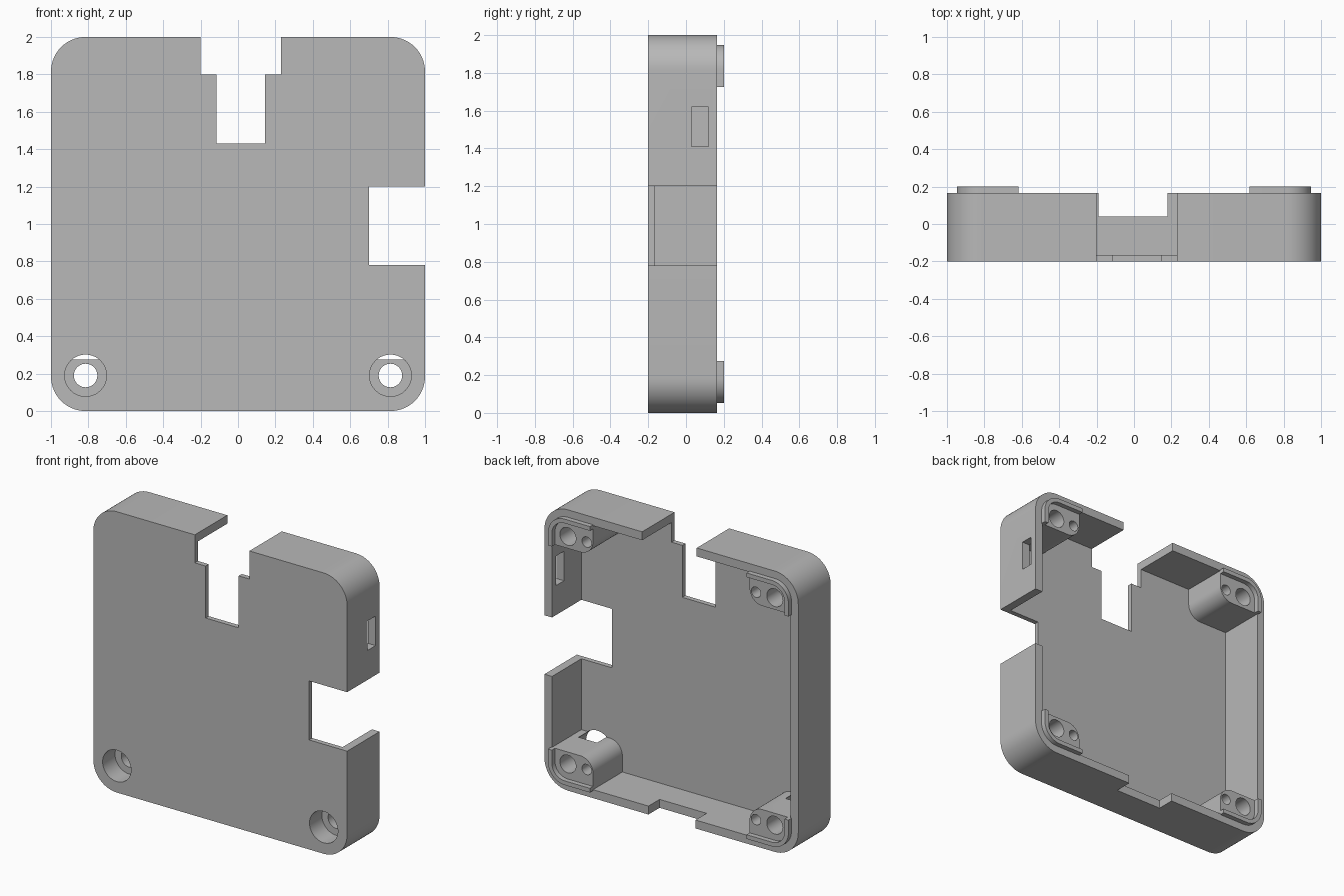
import bpy, bmesh
from math import sin, cos, radians, tau

if "Cube" in bpy.data.objects:
    bpy.data.objects.remove(bpy.data.objects["Cube"])

grey = bpy.data.materials.new("plain grey")
grey.use_nodes = True
COLOUR = (0.48, 0.48, 0.48, 1)
grey.diffuse_color = COLOUR
grey.node_tree.nodes["Principled BSDF"].inputs["Base Color"].default_value = COLOUR

FRONT, FLOOR, RIM, TOP = -0.2, -0.165, 0.165, 0.2
WALL_IN = 0.94            # inner wall face, measured from the centre
BOSS_X, BOSS_Z = 0.617, 0.725
CORNERS = [(1, 1), (-1, 1), (-1, -1), (1, -1)]


def prism(name, outline, y0, y1):
    """Extrude an (x, z) outline from y0 to y1."""
    bm = bmesh.new()
    face = bm.faces.new([bm.verts.new((x, y0, z)) for x, z in outline])
    side = bmesh.ops.extrude_face_region(bm, geom=[face])
    verts = [v for v in side["geom"] if isinstance(v, bmesh.types.BMVert)]
    bmesh.ops.translate(bm, verts=verts, vec=(0, y1 - y0, 0))
    bmesh.ops.recalc_face_normals(bm, faces=bm.faces)
    mesh = bpy.data.meshes.new(name)
    bm.to_mesh(mesh)
    bm.free()
    mesh.materials.append(grey)
    obj = bpy.data.objects.new(name, mesh)
    bpy.context.collection.objects.link(obj)
    return obj


def arc(cx, cz, r, a0, a1, steps=14):
    angles = [radians(a0 + (a1 - a0) * i / steps) for i in range(steps + 1)]
    return [(cx + r * cos(a), cz + r * sin(a)) for a in angles]


def four_corners(quarter):
    """Mirror a quarter outline into a closed loop around z = 1."""
    loop = []
    for sx, sz in CORNERS:
        pts = quarter if sx * sz > 0 else quarter[::-1]
        loop += [(sx * x, 1 + sz * z) for x, z in pts]
    return loop


def rect(x0, x1, z0, z1):
    return [(x0, z0), (x1, z0), (x1, z1), (x0, z1)]


def circle(x, z, r, n=40):
    return [(x + r * cos(tau * i / n), z + r * sin(tau * i / n)) for i in range(n)]


def select_only(obj):
    bpy.ops.object.select_all(action="DESELECT")
    obj.select_set(True)
    bpy.context.view_layer.objects.active = obj


def cut(obj, outline, y0, y1):
    tool = prism("cutter", outline, y0, y1)
    tool.hide_render = True
    mod = obj.modifiers.new("cut", "BOOLEAN")
    mod.operation, mod.solver, mod.object = "DIFFERENCE", "EXACT", tool
    select_only(obj)
    bpy.ops.object.modifier_apply(modifier=mod.name)
    bpy.data.objects.remove(tool)


# Case body with rounded corners
R = 0.185
case = prism("case_shell", four_corners(arc(1 - R, 1 - R, R, 0, 90)), FRONT, RIM)

# Open pocket that leaves the walls and four corner bosses standing
r = 0.1
pocket = [(WALL_IN, BOSS_Z)] + arc(BOSS_X + r, BOSS_Z + r, r, 270, 180) + [(BOSS_X, WALL_IN)]
cut(case, four_corners(pocket), FLOOR, 0.4)

# Port openings: top notch, its narrow slot, side notch, bottom rim notch, side window
cut(case, rect(-0.2, 0.23, 1.8, 2.2), -0.4, 0.4)
cut(case, rect(-0.115, 0.145, 1.43, 1.9), -0.4, 0.4)
cut(case, rect(0.7, 1.2, 0.78, 1.2), -0.4, 0.4)
cut(case, rect(-0.19, 0.18, -0.1, 0.2), 0.04, 0.4)
cut(case, rect(0.9, 1.1, 1.41, 1.62), 0.03, 0.12)

# Screw holes and pin holes in the bosses; lower screws are countersunk from the front
for sx, sz in CORNERS:
    x, z = sx * 0.815, 1 + sz * 0.81
    if sz < 0:
        cut(case, circle(x, z, 0.112), -0.4, -0.06)
    cut(case, circle(x, z, 0.063), -0.1, 0.4)
    cut(case, circle(sx * 0.667, z, 0.037), -0.05, 0.4)

# Raised locating lips around the corners
lips = []
OUT, IN, LR = 0.947, 0.917, 0.13
c = OUT - LR
lip = ([(OUT, BOSS_Z)] + arc(c, c, LR, 0, 90) + [(BOSS_X, OUT), (BOSS_X, IN)]
       + arc(c, c, IN - c, 90, 0) + [(IN, BOSS_Z)])
for (sx, sz), name in zip(CORNERS, ("top_left", "top_right", "bottom_right", "bottom_left")):
    lips.append(prism("corner_lip_" + name, [(sx * x, 1 + sz * z) for x, z in lip], RIM - 0.01, TOP))

for obj in [case] + lips:
    select_only(obj)
    bpy.ops.object.shade_smooth_by_angle(angle=radians(30))
